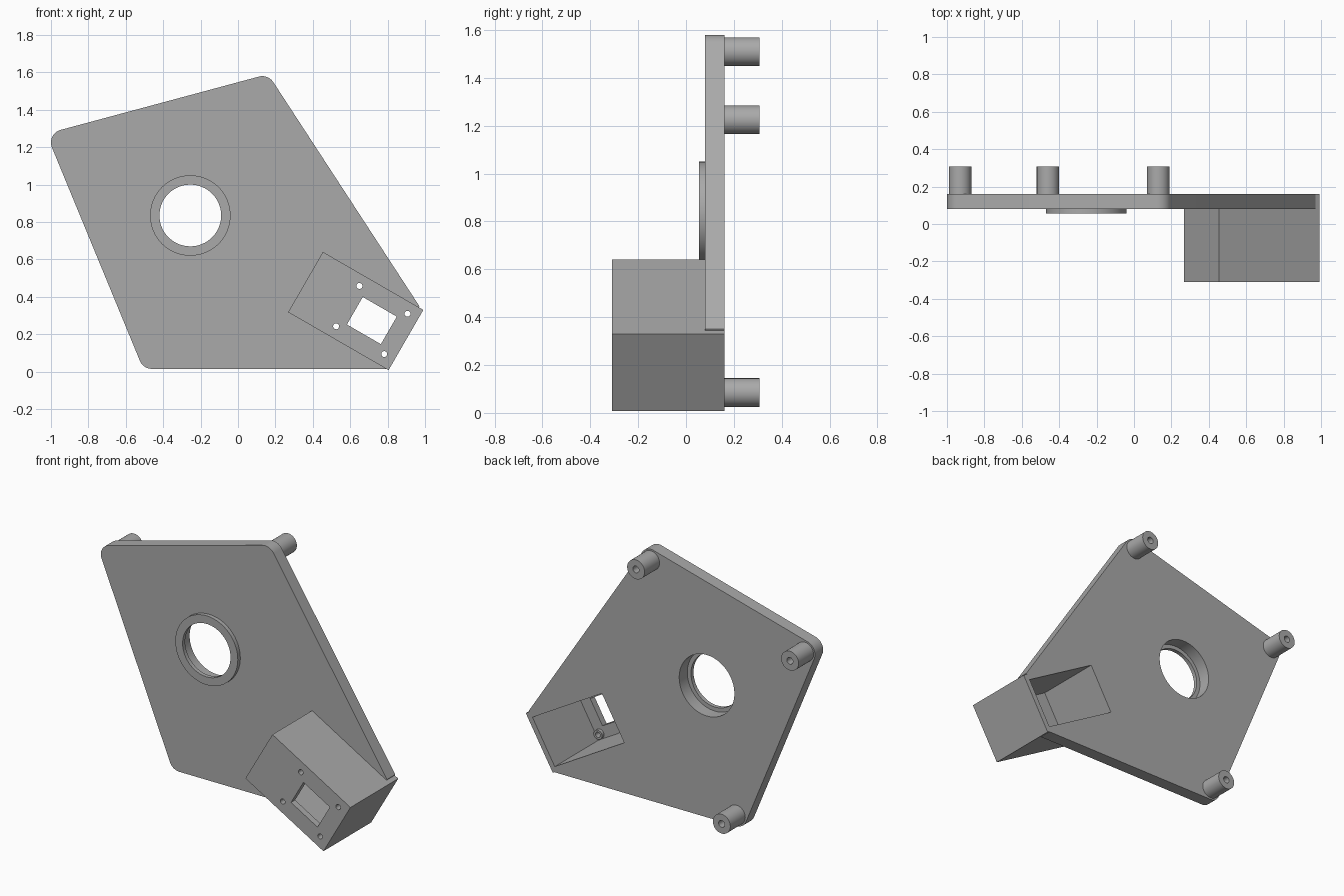
import bpy, bmesh, math
from mathutils import Vector
from mathutils.geometry import convex_hull_2d

cube = bpy.data.objects.get("Cube")
if cube:
    bpy.data.objects.remove(cube, do_unlink=True)

grey = bpy.data.materials.new("plain grey")
grey.use_nodes = True
colour = (0.4, 0.4, 0.4, 1)
grey.diffuse_color = colour
grey.node_tree.nodes["Principled BSDF"].inputs["Base Color"].default_value = colour


def circle(centre, r, n=48):
    return [(centre[0] + r * math.cos(2 * math.pi * i / n),
             centre[1] + r * math.sin(2 * math.pi * i / n)) for i in range(n)]


def prism(name, outline, y0, y1):
    """Extrude an x-z outline from y0 back to y1."""
    bm = bmesh.new()
    face = bm.faces.new([bm.verts.new((x, y0, z)) for x, z in outline])
    ext = bmesh.ops.extrude_face_region(bm, geom=[face])["geom"]
    for v in ext:
        if isinstance(v, bmesh.types.BMVert):
            v.co.y = y1
    bmesh.ops.recalc_face_normals(bm, faces=bm.faces)
    mesh = bpy.data.meshes.new(name)
    bm.to_mesh(mesh)
    bm.free()
    mesh.materials.append(grey)
    obj = bpy.data.objects.new(name, mesh)
    bpy.context.collection.objects.link(obj)
    return obj


def select(obj):
    bpy.ops.object.select_all(action="DESELECT")
    obj.select_set(True)
    bpy.context.view_layer.objects.active = obj


def cut(obj, outline, y0, y1):
    """Remove a prism from an object."""
    cutter = prism("cutter", outline, y0, y1)
    cutter.hide_render = True
    mod = obj.modifiers.new("cut", "BOOLEAN")
    mod.operation, mod.solver, mod.object = "DIFFERENCE", "EXACT", cutter
    select(obj)
    bpy.ops.object.modifier_apply(modifier=mod.name)
    bpy.data.objects.remove(cutter, do_unlink=True)


# Tilted frame of the box: u along its length, v across it
origin = Vector((0.268, 0.318))
u_dir = Vector((math.cos(math.radians(30)), -0.5))
v_dir = Vector((0.5, math.cos(math.radians(30))))


def at(u, v):
    return tuple(origin + u_dir * u + v_dir * v)


def rect(u0, u1, v0, v1):
    return [at(u0, v0), at(u1, v0), at(u1, v1), at(u0, v1)]


FRONT, PLATE, BACK = -0.31, 0.08, 0.16
box_outline = rect(0, 0.62, 0, 0.372)
posts = {"top_right_post": (-0.93, 1.225),
         "top_left_post": (0.13, 1.51),
         "bottom_post": (-0.46, 0.085)}
hub = (-0.255, 0.835)

# Plate with rounded corners, hub bore and room for the box
points = [p for c in posts.values() for p in circle(c, 0.07)]
points += [(0.97, 0.35), (0.79, 0.015)]
hull = [points[i] for i in convex_hull_2d([Vector(p) for p in points])]
plate = prism("plate", hull, PLATE, BACK)
cut(plate, circle(hub, 0.19, 64), 0, 0.3)
cut(plate, box_outline, -0.4, 0.3)

# Raised lip around the hub
ring = prism("hub_ring", circle(hub, 0.215, 64), 0.055, PLATE)
cut(ring, circle(hub, 0.165, 64), 0, 0.2)

# Box, open at the back, with a window in its front wall
box = prism("sensor_box", box_outline, FRONT, BACK)
cut(box, rect(0.035, 0.587, 0.03, 0.337), -0.27, 0.3)
cut(box, rect(0.305, 0.515, 0.1, 0.27), -0.4, 0)

parts = [plate, ring, box]

# Screw holes and their low bosses inside the box
for i, (u, v) in enumerate([(u, v) for u in (0.26, 0.557) for v in (0.063, 0.312)]):
    hole = circle(at(u, v), 0.016, 24)
    cut(box, hole, -0.4, 0)
    boss = prism(f"screw_boss_{i + 1}", circle(at(u, v), 0.029, 24), -0.27, -0.25)
    cut(boss, hole, -0.4, 0)
    parts.append(boss)

# Posts with blind screw holes on the back
for name, centre in posts.items():
    post = prism(name, circle(centre, 0.06), BACK, 0.307)
    cut(post, circle(centre, 0.021, 24), 0.18, 0.4)
    parts.append(post)

for part in parts:
    select(part)
    bpy.ops.object.shade_smooth_by_angle(angle=math.radians(30))
